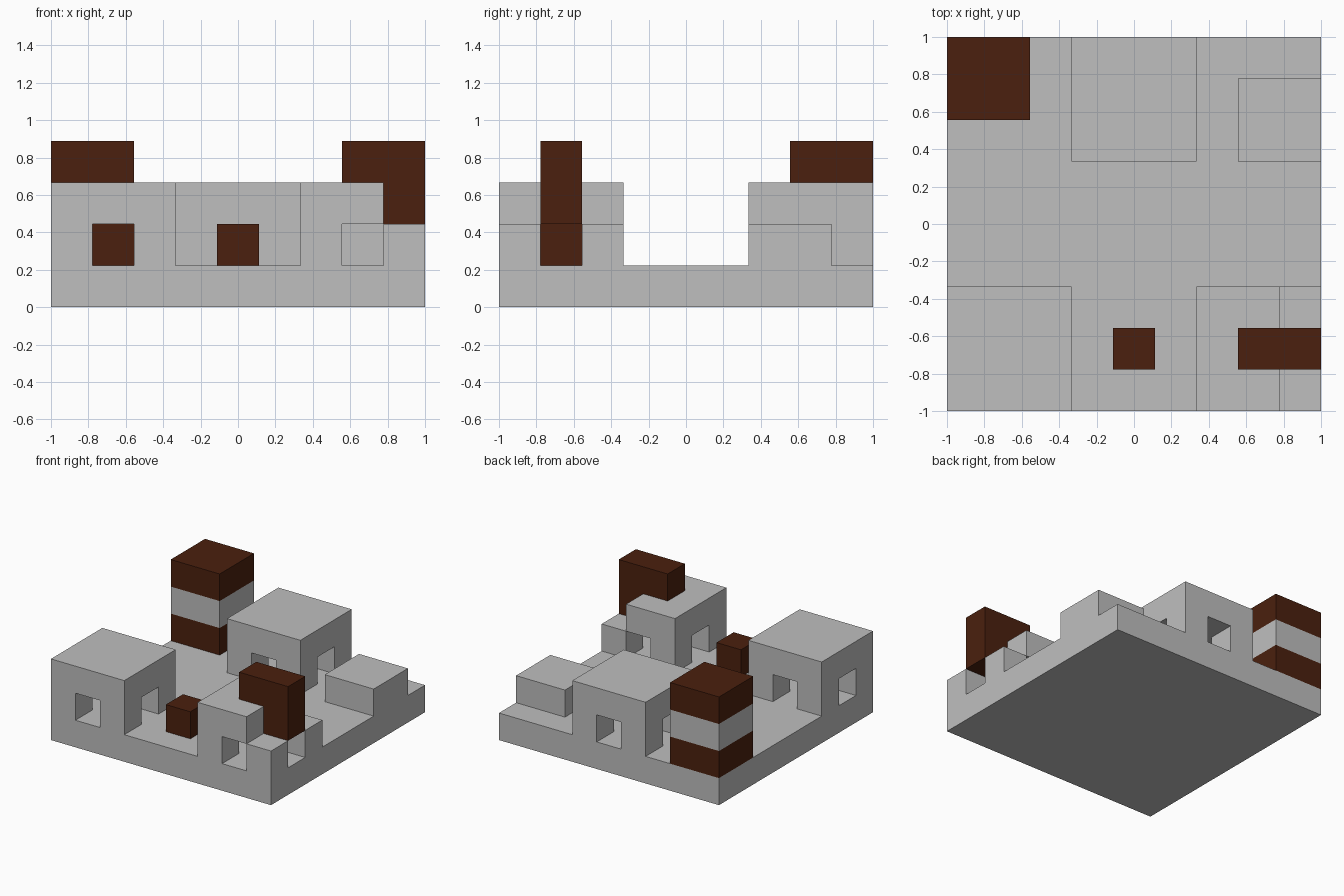
import bpy, bmesh
from mathutils import Matrix, Vector

if "Cube" in bpy.data.objects:
    bpy.data.objects.remove(bpy.data.objects["Cube"])

U = 2 / 9  # one module of the 9 x 9 plan


def material(name, rgb):
    m = bpy.data.materials.new(name)
    m.use_nodes = True
    m.diffuse_color = (*rgb, 1)
    m.node_tree.nodes["Principled BSDF"].inputs["Base Color"].default_value = (*rgb, 1)
    return m


grey = material("light grey", (0.52, 0.52, 0.52))
brown = material("dark brown", (0.07, 0.0144, 0.0044))


def cells(x0, x1, y0, y1, z0, z1):
    """Set of module cells filling a box, given in modules."""
    return {(x, y, z) for x in range(x0, x1) for y in range(y0, y1) for z in range(z0, z1)}


def build(name, filled, mats, rule=lambda z: 0):
    """Fuse cells into one shell; rule picks the material from the cell layer."""
    bm = bmesh.new()
    for c in filled:
        centre = Vector((c[0] - 4, c[1] - 4, c[2] + 0.5)) * U
        made = bmesh.ops.create_cube(bm, size=U, matrix=Matrix.Translation(centre))
        faces = {f for v in made["verts"] for f in v.link_faces}
        inner = []
        for f in faces:
            f.normal_update()
            f.material_index = rule(c[2])
            if tuple(a + round(n) for a, n in zip(c, f.normal)) in filled:
                inner.append(f)
        bmesh.ops.delete(bm, geom=inner, context='FACES')
    # Merge the cells and clean the flat walls
    bmesh.ops.remove_doubles(bm, verts=bm.verts, dist=0.001)
    bmesh.ops.dissolve_limit(bm, angle_limit=0.01, verts=bm.verts, edges=bm.edges,
                             delimit={'MATERIAL'})
    mesh = bpy.data.meshes.new(name)
    bm.to_mesh(mesh)
    bm.free()
    for m in mats:
        mesh.materials.append(m)
    ob = bpy.data.objects.new(name, mesh)
    bpy.context.collection.objects.link(ob)
    return ob


def house(x, y):
    """Block of 3 x 3 x 2 cells with openings crossing through the lower storey."""
    tunnels = cells(x + 1, x + 2, y, y + 3, 1, 2) | cells(x, x + 3, y + 1, y + 2, 1, 2)
    return cells(x, x + 3, y, y + 3, 1, 3) - tunnels


# Ground slab
build("base", cells(0, 9, 0, 9, 0, 1), [grey])

# Houses; the front left one has a stepped down edge
build("front_right_house", house(0, 0), [grey])
build("back_house", house(3, 6), [grey])
build("front_left_house", house(6, 0) - cells(8, 9, 0, 3, 2, 3), [grey])

# Low solid block
build("low_block", cells(7, 9, 6, 8, 1, 2), [grey])

# Hooked chimney that hangs over the stepped edge
build("chimney", cells(7, 9, 1, 2, 3, 4) | cells(8, 9, 1, 2, 2, 3), [brown])

# Small crate in the front yard
build("crate", cells(4, 5, 1, 2, 1, 2), [brown])

# Tower with a grey middle band
build("tower", cells(0, 2, 7, 9, 1, 4), [brown, grey], lambda z: 1 if z == 2 else 0)
